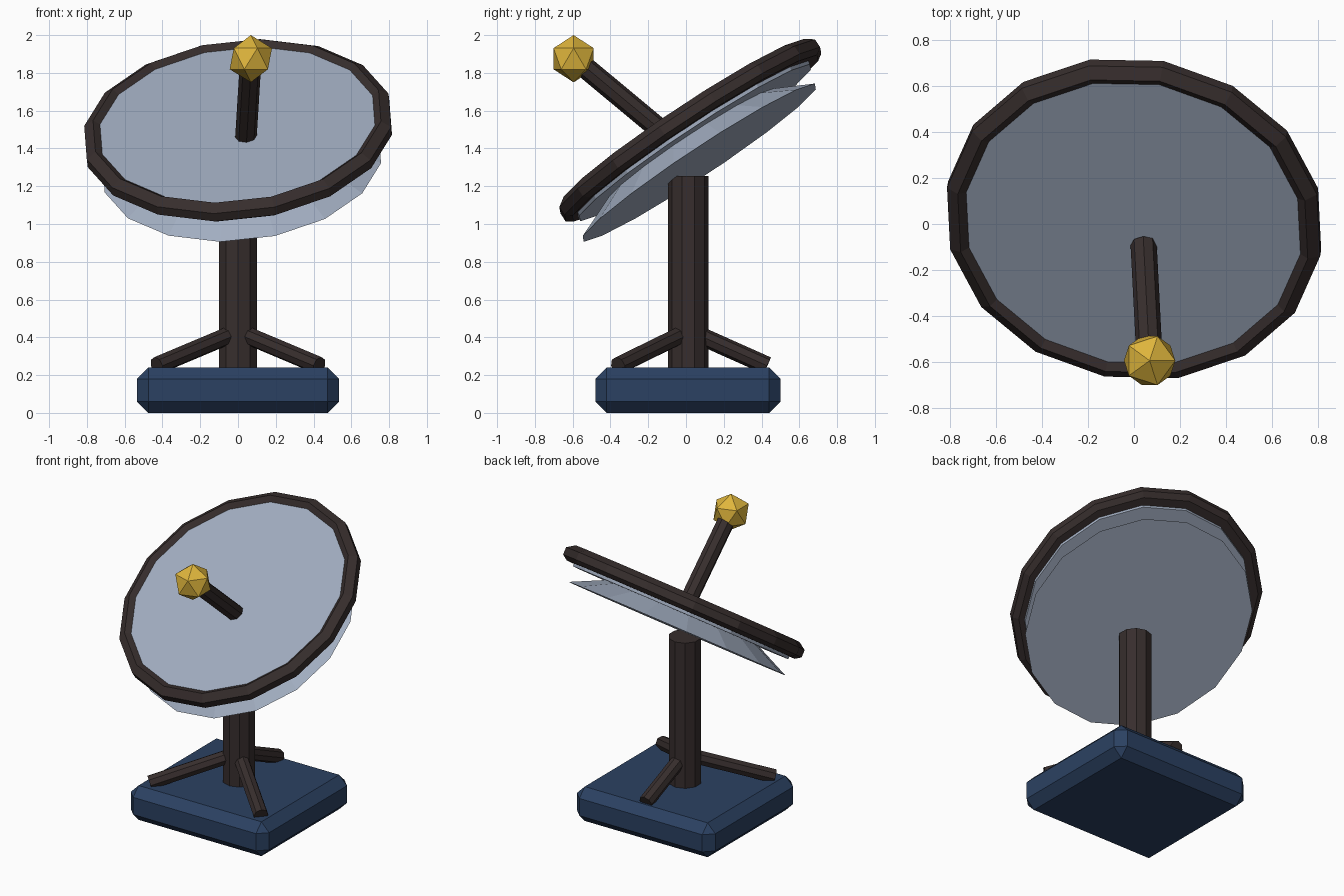
import bpy, bmesh, math
from mathutils import Vector, Matrix

if "Cube" in bpy.data.objects:
    bpy.data.objects.remove(bpy.data.objects["Cube"])


def material(name, rgb):
    m = bpy.data.materials.new(name)
    m.diffuse_color = (*rgb, 1.0)
    m.use_nodes = True
    m.node_tree.nodes["Principled BSDF"].inputs["Base Color"].default_value = m.diffuse_color
    return m


NAVY = material("navy base", (0.024, 0.053, 0.122))
DARK = material("dark metal", (0.038, 0.027, 0.026))
PALE = material("pale blue grey", (0.36, 0.42, 0.53))
GOLD = material("gold", (0.73, 0.46, 0.045))


def add(name, bm, mat, matrix=None):
    if matrix is not None:
        bm.transform(matrix)
    bmesh.ops.recalc_face_normals(bm, faces=bm.faces)
    mesh = bpy.data.meshes.new(name)
    bm.to_mesh(mesh)
    bm.free()
    mesh.materials.append(mat)
    ob = bpy.data.objects.new(name, mesh)
    bpy.context.collection.objects.link(ob)
    return ob


def rod(name, a, b, radius, sides, mat):
    a, b = Vector(a), Vector(b)
    bm = bmesh.new()
    bmesh.ops.create_cone(bm, cap_ends=True, segments=sides, radius1=radius,
                          radius2=radius, depth=(b - a).length)
    turn = (b - a).to_track_quat('Z', 'Y').to_matrix().to_4x4()
    return add(name, bm, mat, Matrix.Translation((a + b) / 2) @ turn)


def ring(bm, radius, height, y=0.0, n=16):
    return [bm.verts.new((radius * math.cos((i + .5) * math.tau / n),
                          y + radius * math.sin((i + .5) * math.tau / n), height))
            for i in range(n)]


def bridge(bm, lower, upper):
    n = len(lower)
    for i in range(n):
        j = (i + 1) % n
        bm.faces.new((lower[i], lower[j], upper[j], upper[i]))


# Chamfered base block
bm = bmesh.new()
bmesh.ops.create_cube(bm, size=1)
bm.transform(Matrix.Translation((0, .01, .12)) @ Matrix.Diagonal((1.07, .98, .24, 1)))
bmesh.ops.bevel(bm, geom=bm.edges[:], offset=.06, segments=1, affect='EDGES')
add("base", bm, NAVY)

# Post and three braces
rod("post", (0, .012, .2), (0, .012, 1.255), .107, 10, DARK)
for label, x, y in (("left", -.43, -.36), ("right", .43, -.36), ("back", .01, .43)):
    out = Vector((x, y - .01, 0)).normalized() * .05
    rod(label + "_brace", (out.x, out.y + .01, .415), (x, y, .25), .048, 8, DARK)

# Tilted frame shared by the dish parts
side = Vector((.8, -.015, .085)).normalized()
back = Vector((-.035, .67, .44))
back = (back - side * back.dot(side)).normalized()
normal = side.cross(back)
frame = Matrix.Translation((0, .02, 1.5)) @ Matrix((side, back, normal)).transposed().to_4x4()

# Rim: 16-sided band with a chamfered section (radius, height)
section = [(.775, .055), (.826, .02), (.826, -.03), (.79, -.055), (.735, -.055), (.74, .03)]
bm = bmesh.new()
loops = [ring(bm, r, h) for r, h in section]
for k in range(len(loops)):
    bridge(bm, loops[k], loops[(k + 1) % len(loops)])
add("dish_rim", bm, DARK, frame)

# Dish face: solid plug filling the rim
bm = bmesh.new()
top, under = ring(bm, .75, .03), ring(bm, .745, -.074, -.015)
bridge(bm, under, top)
bm.faces.new(top)
bm.faces.new(under)
add("dish_face", bm, PALE, frame)

# Dish back, flaring out to the rear edge
bm = bmesh.new()
top, under = ring(bm, .53, -.072, -.035), ring(bm, .75, -.175, -.055)
bridge(bm, under, top)
bm.faces.new(top)
bm.faces.new(under)
add("dish_back", bm, PALE, frame)

# Feed arm and ball
rod("feed_arm", (.042, -.09, 1.46), (.068, -.595, 1.88), .057, 8, DARK)
bm = bmesh.new()
bmesh.ops.create_icosphere(bm, subdivisions=1, radius=.125)
add("feed_ball", bm, GOLD, Matrix.Translation((.068, -.595, 1.875)))
